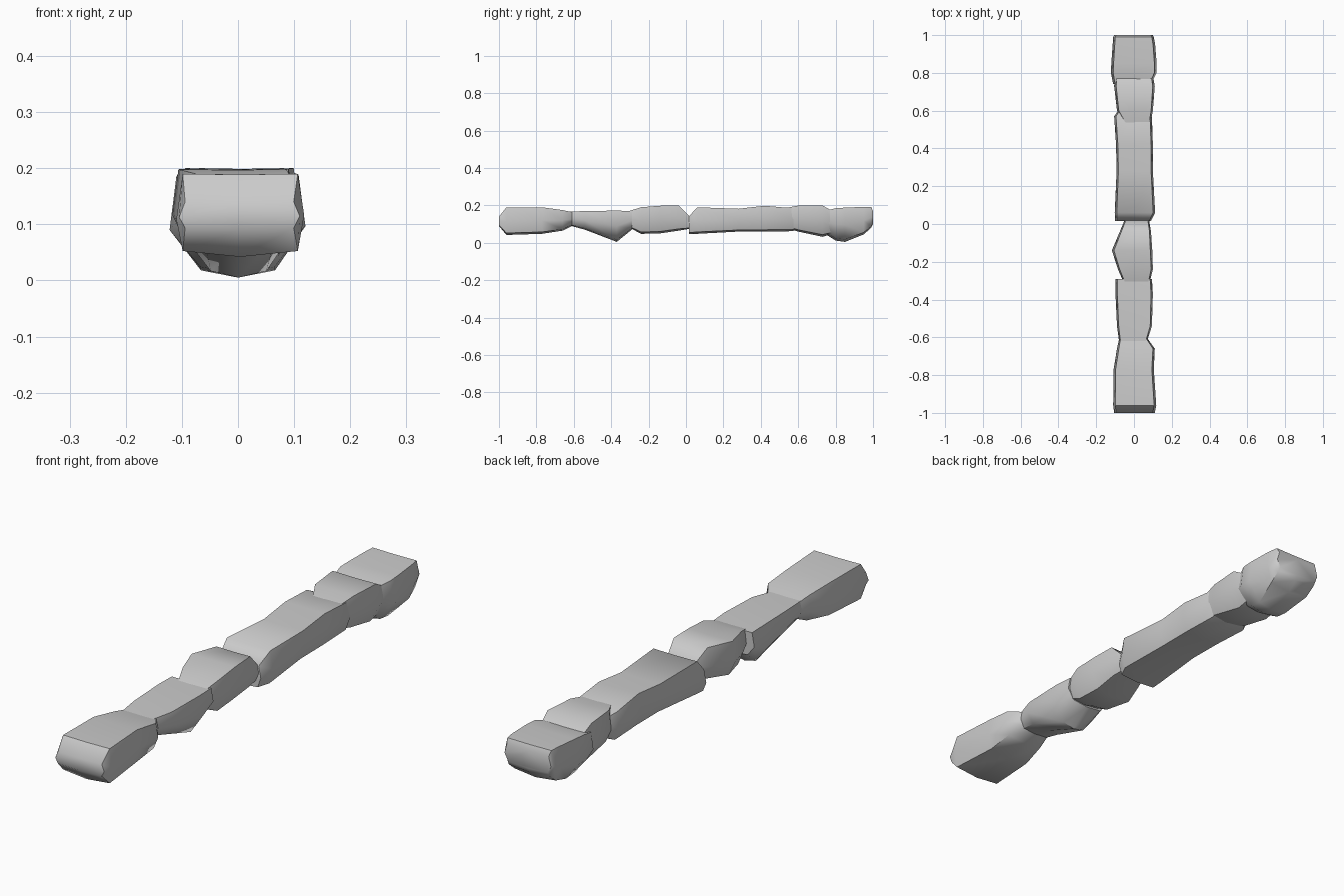
import bpy, bmesh, math

cube = bpy.data.objects.get("Cube")
if cube:
    bpy.data.objects.remove(cube)

stone = bpy.data.materials.new("grey_stone")
stone.use_nodes = True
stone.diffuse_color = (0.6, 0.6, 0.6, 1)
stone.node_tree.nodes["Principled BSDF"].inputs["Base Color"].default_value = (0.6, 0.6, 0.6, 1)


def section(y, left, right, low, high, keel):
    """Blocky outline: flat top, bulging sides, base narrowed by keel."""
    mid, half, h = (left + right) / 2, (right - left) / 2, high - low
    shape = [(-.9, 1), (0, .99), (.9, 1), (1, .5), (keel, .07),
             (0, 0), (-keel, .07), (-1, .45)]
    return [(mid + half * u, y, low + h * v) for u, v in shape]


def rock(name, stations):
    """Loft a stone through (y, left, right, low, high, keel) stations."""
    bm = bmesh.new()
    rings = [[bm.verts.new(p) for p in section(*s)] for s in stations]
    for a, b in zip(rings, rings[1:]):
        for i in range(8):
            j = (i + 1) % 8
            bm.faces.new((a[i], a[j], b[j], b[i]))
    bm.faces.new(rings[0])
    bm.faces.new(rings[-1][::-1])
    bmesh.ops.recalc_face_normals(bm, faces=bm.faces)
    mesh = bpy.data.meshes.new(name)
    bm.to_mesh(mesh)
    bm.free()
    mesh.materials.append(stone)
    obj = bpy.data.objects.new(name, mesh)
    bpy.context.collection.objects.link(obj)
    bpy.ops.object.select_all(action='DESELECT')
    obj.select_set(True)
    bpy.context.view_layer.objects.active = obj
    bpy.ops.object.shade_smooth_by_angle(angle=math.radians(50))


# Row of stones, front to back
rock("front_stone", [
    (-1.0, -.105, .11, .09, .14, .9), (-.96, -.11, .118, .042, .19, .9),
    (-.77, -.108, .105, .048, .19, .85), (-.66, -.09, .11, .065, .175, .8),
    (-.59, -.075, .06, .10, .16, .7)])
rock("second_stone", [
    (-.65, -.075, .06, .10, .165, .8), (-.54, -.09, .095, .07, .17, .7),
    (-.37, -.098, .10, .005, .172, .5), (-.29, -.098, .095, .07, .17, .7)])
rock("third_stone", [
    (-.32, -.05, .08, .09, .165, .8), (-.24, -.085, .10, .048, .19, .75),
    (-.14, -.117, .097, .05, .198, .75), (-.04, -.075, .09, .065, .2, .8),
    (.02, -.05, .08, .075, .14, .8)])
rock("long_stone", [
    (.015, -.10, .09, .048, .14, .85), (.06, -.102, .112, .048, .19, .85),
    (.28, -.092, .10, .06, .182, .8), (.42, -.095, .10, .06, .198, .8),
    (.57, -.105, .095, .062, .185, .8), (.62, -.07, .07, .09, .16, .8)])
rock("fifth_stone", [
    (.50, -.03, .08, .09, .18, .8), (.60, -.09, .10, .06, .199, .75),
    (.73, -.105, .11, .032, .2, .65), (.79, -.10, .10, .05, .165, .7)])
rock("back_stone", [
    (.74, -.11, .09, .05, .17, .6), (.80, -.122, .12, .012, .185, .55),
    (.85, -.12, .12, .005, .188, .55), (.95, -.113, .112, .045, .192, .8),
    (.99, -.11, .105, .08, .192, .85), (1.0, -.105, .10, .10, .17, .85)])
